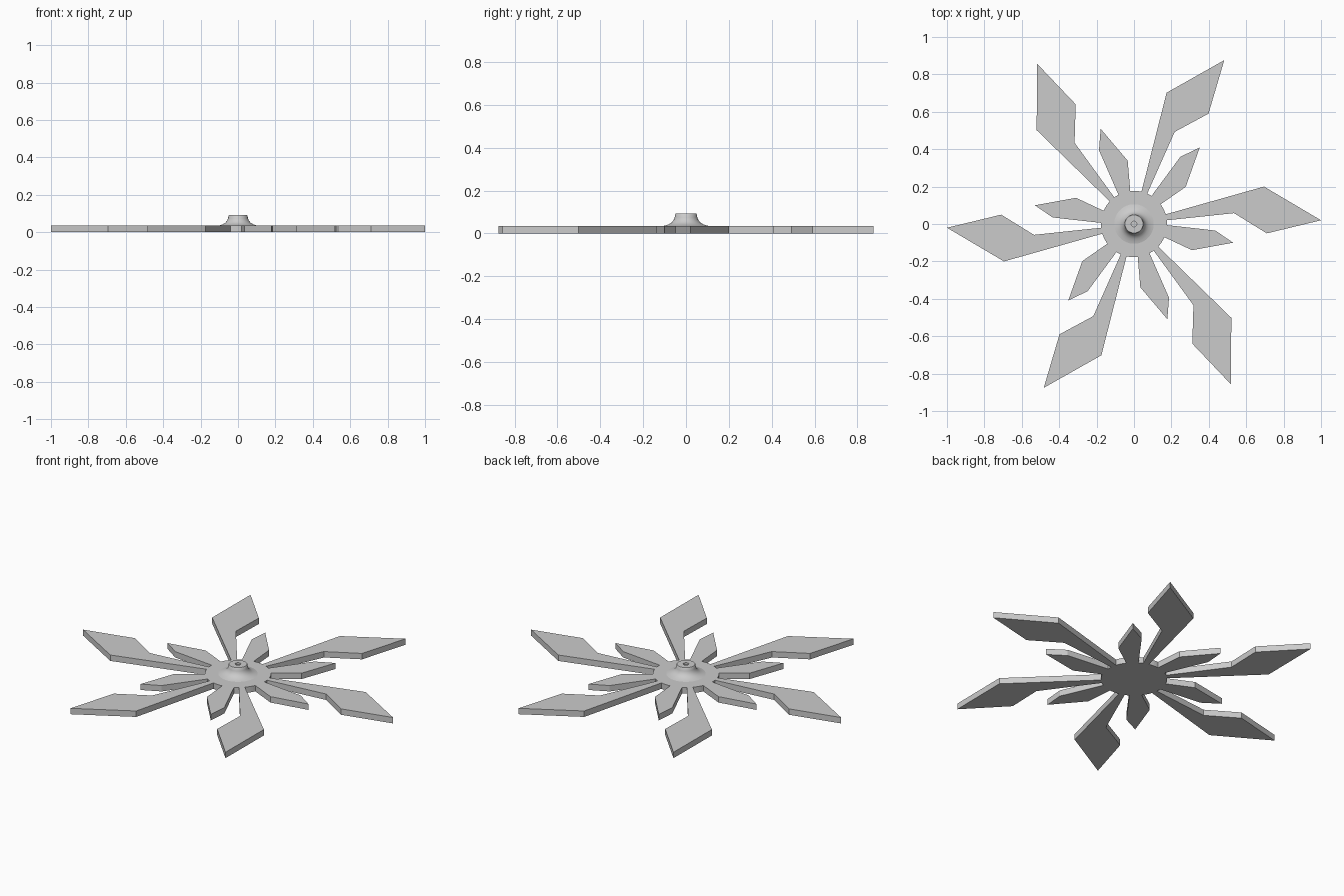
import bpy, bmesh
from math import radians, cos, sin, tau
from mathutils import Matrix, Vector

cube = bpy.data.objects.get("Cube")
if cube:
    bpy.data.objects.remove(cube, do_unlink=True)

THICK = 0.035
DISC_R = 0.177

grey = bpy.data.materials.new("plain grey")
grey.use_nodes = True
grey.diffuse_color = (0.6, 0.6, 0.6, 1)
bsdf = next(n for n in grey.node_tree.nodes if n.type == "BSDF_PRINCIPLED")
bsdf.inputs["Base Color"].default_value = (0.6, 0.6, 0.6, 1)


def rim(deg):
    """Point on the rim of the central disc."""
    return (DISC_R * cos(radians(deg)), DISC_R * sin(radians(deg)))


def make_object(name, bm):
    bmesh.ops.recalc_face_normals(bm, faces=bm.faces)
    mesh = bpy.data.meshes.new(name)
    bm.to_mesh(mesh)
    bm.free()
    mesh.materials.append(grey)
    obj = bpy.data.objects.new(name, mesh)
    bpy.context.collection.objects.link(obj)
    return obj


# Flat star plate: one sixth of the outline, repeated around the centre
small_blade = [rim(-23.5), (0.31, -0.14), (0.53, -0.1), (0.435, -0.035), rim(-2)]
large_blade = [rim(6.5), (0.535, 0.058), (0.71, -0.05), (1.0, 0.02), (0.695, 0.2), rim(17)]
sector = small_blade + [rim(2)] + large_blade + [rim(a) for a in (22, 27, 32)]

bm = bmesh.new()
outline = []
for i in range(6):
    turn = Matrix.Rotation(i * tau / 6, 3, "Z")
    outline += [bm.verts.new(turn @ Vector((x, y, 0))) for x, y in sector]
base = bm.faces.new(outline)
ext = bmesh.ops.extrude_face_region(bm, geom=[base], use_keep_orig=True)
top = [g for g in ext["geom"] if isinstance(g, bmesh.types.BMVert)]
bmesh.ops.translate(bm, verts=top, vec=(0, 0, THICK))
make_object("star_plate", bm)

# Flared hub with a small centre dimple, turned from a profile
profile = [(0, 0.082), (0.015, 0.082), (0.015, 0.092), (0.048, 0.092), (0.051, 0.088),
           (0.053, 0.074), (0.058, 0.062), (0.067, 0.051), (0.08, 0.043),
           (0.097, 0.037), (0.11, 0.034)]
bm = bmesh.new()
verts = [bm.verts.new((r, 0, z)) for r, z in profile]
edges = [bm.edges.new(pair) for pair in zip(verts, verts[1:])]
bmesh.ops.spin(bm, geom=verts + edges, cent=(0, 0, 0), axis=(0, 0, 1),
               angle=tau, steps=48, use_merge=True)
bmesh.ops.remove_doubles(bm, verts=bm.verts, dist=0.0001)
hub = make_object("centre_hub", bm)
# Open shell: make sure the normals face outward
hub.data.update()
if sum(p.normal.z * p.area for p in hub.data.polygons) < 0:
    hub.data.flip_normals()

bpy.ops.object.select_all(action="DESELECT")
hub.select_set(True)
bpy.context.view_layer.objects.active = hub
bpy.ops.object.shade_smooth_by_angle(angle=radians(35))
